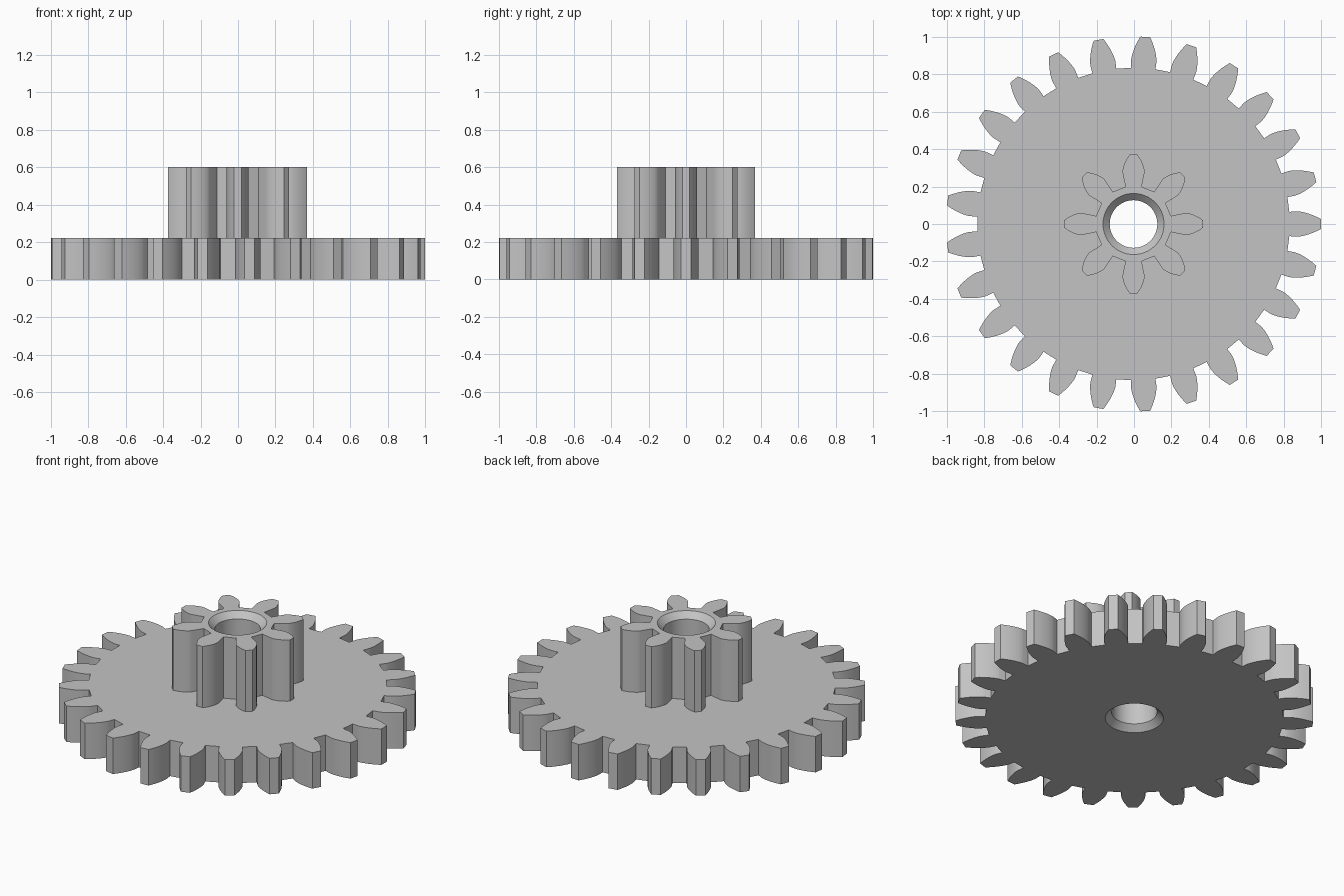
import bpy
import bmesh
import math

if "Cube" in bpy.data.objects:
    bpy.data.objects.remove(bpy.data.objects["Cube"], do_unlink=True)

MODULE = 0.0741               # both gears share one module
PRESSURE = math.radians(20)
WHEEL_TOP, PINION_TOP = 0.222, 0.6
BORE, CHAMFER = 0.127, 0.036
CENTRE_X = -0.0025
FLANK_STEPS = 8


def involute(angle):
    return math.tan(angle) - angle


def gear_outline(teeth):
    """Involute gear profile with one tooth pointing along +x."""
    pitch = MODULE * teeth / 2
    base, tip, root = pitch * math.cos(PRESSURE), pitch + MODULE, pitch - 1.25 * MODULE
    base_half = math.pi / (2 * teeth) + involute(PRESSURE)
    # One flank: radial below the base circle, involute above it
    flank = [(root, base_half)]
    for i in range(FLANK_STEPS + 1):
        r = base + (tip - base) * (i / FLANK_STEPS) ** 1.5
        flank.append((r, base_half - involute(math.acos(min(1, base / r)))))
    tooth = [(r, -a) for r, a in flank] + [(r, a) for r, a in reversed(flank)]
    points = []
    for k in range(teeth):
        turn = math.tau * k / teeth
        points += [(r * math.cos(turn + a), r * math.sin(turn + a)) for r, a in tooth]
    return points


def circle(radius, sides=64):
    return [(radius * math.cos(math.tau * i / sides),
             radius * math.sin(math.tau * i / sides)) for i in range(sides)]


def add_loop(bm, points, z):
    verts = [bm.verts.new((x + CENTRE_X, y, z)) for x, y in points]
    return verts, [bm.edges.new((v, verts[i - 1])) for i, v in enumerate(verts)]


def add_wall(bm, lower, upper):
    a, b = lower[0], upper[0]
    for i in range(len(a)):
        bm.faces.new((a[i - 1], a[i], b[i], b[i - 1]))


def add_cap(bm, outer, inner):
    bmesh.ops.triangle_fill(bm, edges=outer[1] + inner[1],
                            use_beauty=True, normal=(0, 0, 1))


steel = bpy.data.materials.new("plain grey")
steel.use_nodes = True
grey = (0.55, 0.55, 0.55, 1)
steel.diffuse_color = grey
steel.node_tree.nodes["Principled BSDF"].inputs["Base Color"].default_value = grey

bm = bmesh.new()

# Large wheel and small pinion outlines
wheel, pinion = gear_outline(25), gear_outline(8)
wheel_low, wheel_high = add_loop(bm, wheel, 0), add_loop(bm, wheel, WHEEL_TOP)
pinion_low, pinion_high = add_loop(bm, pinion, WHEEL_TOP), add_loop(bm, pinion, PINION_TOP)
add_wall(bm, wheel_low, wheel_high)
add_wall(bm, pinion_low, pinion_high)

# Through bore, chamfered at both ends
mouth = BORE + CHAMFER
bore = [add_loop(bm, circle(r), z) for r, z in (
    (mouth, 0), (BORE, CHAMFER), (BORE, PINION_TOP - CHAMFER), (mouth, PINION_TOP))]
for lower, upper in zip(bore, bore[1:]):
    add_wall(bm, lower, upper)

# Flat faces: underside, wheel shoulder, pinion top
add_cap(bm, wheel_low, bore[0])
add_cap(bm, wheel_high, pinion_low)
add_cap(bm, pinion_high, bore[-1])
bmesh.ops.recalc_face_normals(bm, faces=bm.faces[:])

mesh = bpy.data.meshes.new("compound_gear")
bm.to_mesh(mesh)
bm.free()
mesh.materials.append(steel)
gear = bpy.data.objects.new("compound_gear", mesh)
bpy.context.collection.objects.link(gear)

bpy.ops.object.select_all(action="DESELECT")
gear.select_set(True)
bpy.context.view_layer.objects.active = gear
bpy.ops.object.shade_smooth_by_angle(angle=math.radians(30))
